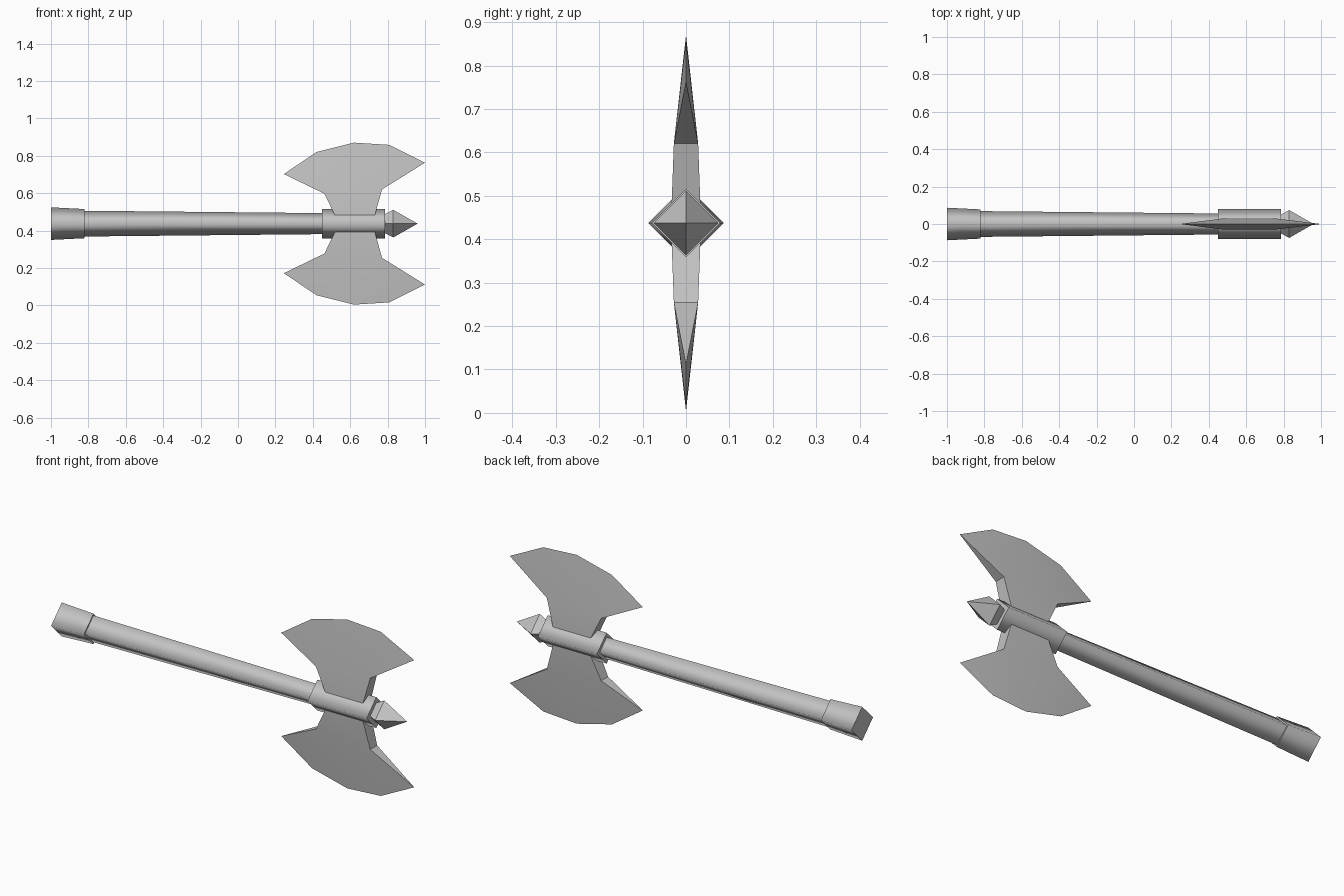
import bpy, bmesh
from mathutils import Vector

AXIS_Z = 0.437

cube = bpy.data.objects.get("Cube")
if cube:
    bpy.data.objects.remove(cube, do_unlink=True)

steel = bpy.data.materials.new("plain grey")
steel.use_nodes = True
grey = (0.55, 0.55, 0.55, 1)
steel.diffuse_color = grey
steel.node_tree.nodes["Principled BSDF"].inputs["Base Color"].default_value = grey


def finish(name, bm):
    bmesh.ops.recalc_face_normals(bm, faces=bm.faces)
    mesh = bpy.data.meshes.new(name)
    bm.to_mesh(mesh)
    bm.free()
    mesh.materials.append(steel)
    obj = bpy.data.objects.new(name, mesh)
    obj.location.z = AXIS_Z
    bpy.context.collection.objects.link(obj)
    return obj


def diamond_bar(name, sections, smooth=True):
    """Four-sided bar along x from (x, radius) sections; radius 0 is a point."""
    bm = bmesh.new()
    rings = []
    for x, r in sections:
        if r == 0:
            rings.append([bm.verts.new((x, 0, 0))] * 4)
        else:
            rings.append([bm.verts.new((x, y * r, z * r))
                          for y, z in ((1, 0), (0, 1), (-1, 0), (0, -1))])
    for a, b in zip(rings, rings[1:]):
        for i in range(4):
            j = (i + 1) % 4
            corners = list(dict.fromkeys((a[i], a[j], b[j], b[i])))
            bm.faces.new(corners).smooth = smooth
    # Flat end caps with crisp rims
    for ring in (rings[0], rings[-1]):
        if len(set(ring)) == 4:
            cap = bm.faces.new(ring)
            for e in cap.edges:
                e.smooth = False
    return finish(name, bm)


# Handle, from the pommel to the tip
diamond_bar("pommel", [(-1.0, 0.087), (-0.82, 0.078)])
diamond_bar("shaft", [(-0.84, 0.069), (0.47, 0.056)])
diamond_bar("collar", [(0.45, 0.079), (0.785, 0.079)])
diamond_bar("spike", [(0.775, 0.045), (0.83, 0.074), (0.96, 0)], smooth=False)


def blade(name, side):
    """Thick neck that thins out to a sharp curved edge."""
    bm = bmesh.new()
    neck = [(0.53, 0.02, 0.034), (0.725, 0.02, 0.034),
            (0.77, 0.183, 0.028), (0.462, 0.16, 0.028)]
    edge = [(0.245, 0.265), (0.42, 0.383), (0.62, 0.433),
            (0.81, 0.421), (1.0, 0.326)]
    rim = [bm.verts.new((x, 0, z * side)) for x, z in edge]
    cheeks = []
    for s in (-1, 1):
        n = [bm.verts.new((x, s * y, z * side)) for x, z, y in neck]
        cheeks.append(n)
        left, right = n[3], n[2]
        faces = [n, (left, right, rim[2])]
        faces += [(left, rim[i], rim[i + 1]) for i in (0, 1)]
        faces += [(right, rim[i], rim[i + 1]) for i in (2, 3)]
        for f in faces:
            bm.faces.new(f).smooth = True
    # Bottom and both end walls of the neck, then the wedges to the tips
    f, b = cheeks
    for i, j in ((0, 1), (1, 2), (3, 0)):
        bm.faces.new((f[i], f[j], b[j], b[i]))
    bm.faces.new((f[3], b[3], rim[0]))
    bm.faces.new((f[2], b[2], rim[4]))
    # Crisp cutting edge and crisp outline of the walls
    for e in bm.edges:
        on_rim = all(v in rim for v in e.verts)
        if on_rim or any(not face.smooth for face in e.link_faces):
            e.smooth = False
    return finish(name, bm)


blade("upper_blade", 1)
blade("lower_blade", -1)
